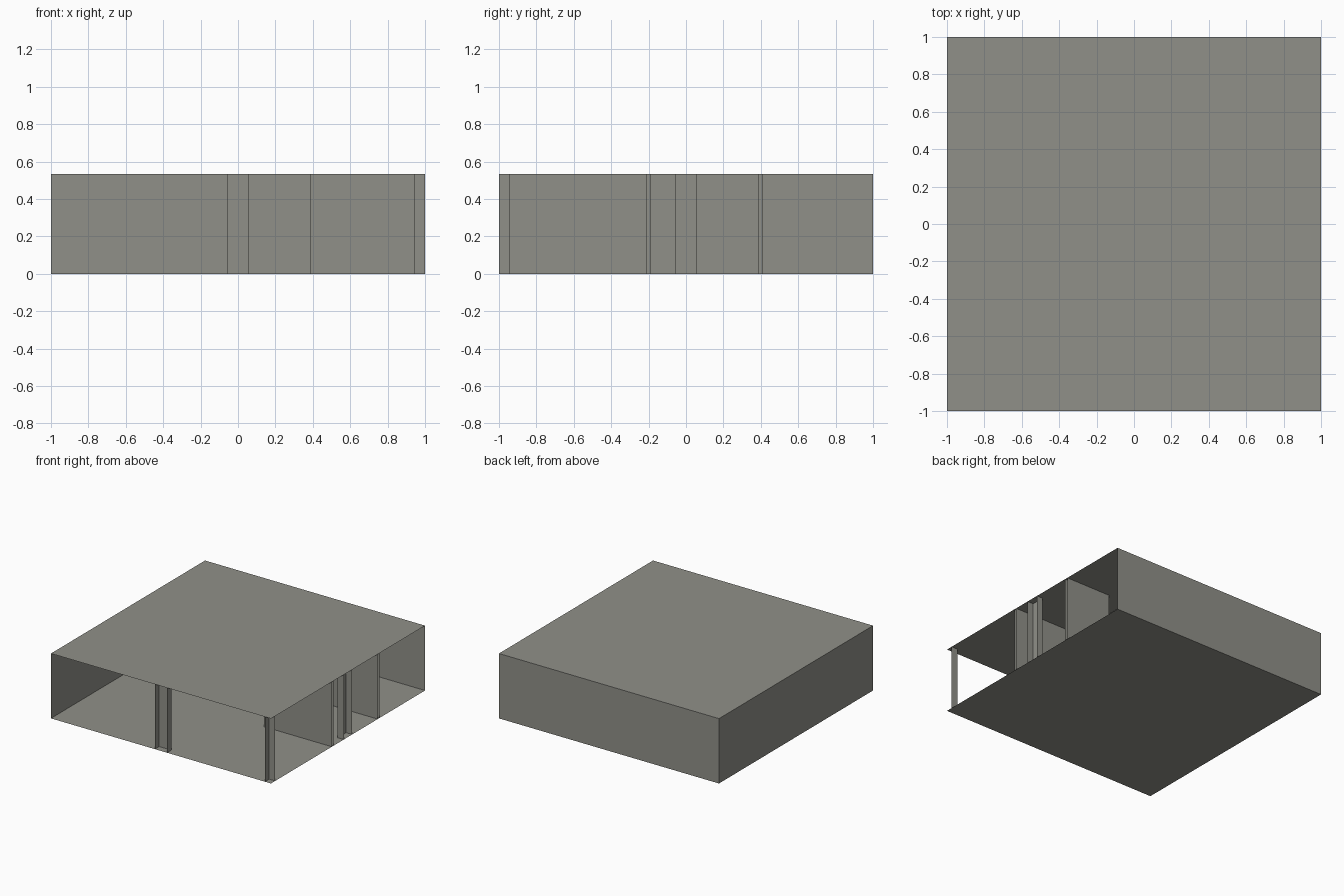
import bpy
import bmesh

cube = bpy.data.objects.get("Cube")
if cube:
    bpy.data.objects.remove(cube, do_unlink=True)

HEIGHT = 0.533
PILLAR = 0.055      # half width of a full pillar
EDGE = 1 - PILLAR   # pillar face set in from the open sides

concrete = bpy.data.materials.new("concrete grey")
concrete.use_nodes = True
colour = (0.28, 0.28, 0.25, 1)
concrete.diffuse_color = colour
concrete.node_tree.nodes["Principled BSDF"].inputs["Base Color"].default_value = colour


def finish(name, bm):
    mesh = bpy.data.meshes.new(name)
    bm.to_mesh(mesh)
    bm.free()
    mesh.materials.append(concrete)
    obj = bpy.data.objects.new(name, mesh)
    bpy.context.collection.objects.link(obj)


def upright(name, path):
    """Full-height sheet along a floor path, facing the right of the path."""
    bm = bmesh.new()
    low = [bm.verts.new((x, y, 0)) for x, y in path]
    high = [bm.verts.new((x, y, HEIGHT)) for x, y in path]
    for i in range(len(path) - 1):
        bm.faces.new((low[i], low[i + 1], high[i + 1], high[i]))
    finish(name, bm)


def slab(name, z, up):
    corners = [(-1, -1), (1, -1), (1, 1), (-1, 1)]
    bm = bmesh.new()
    verts = [bm.verts.new((x, y, z)) for x, y in corners]
    bm.faces.new(verts if up else verts[::-1])
    finish(name, bm)


# Storey shell: closed at the back and one side, open at the other two
slab("floor", 0, False)
slab("ceiling", HEIGHT, True)
upright("outer_walls", [(1, 1), (-1, 1), (-1, -1)])

# Pillars cut through by the open sides
upright("front_pillar", [(PILLAR, -1), (PILLAR, -EDGE), (-PILLAR, -EDGE), (-PILLAR, -1)])
upright("side_pillar", [(1, PILLAR), (EDGE, PILLAR), (EDGE, -PILLAR), (1, -PILLAR)])
upright("corner_pillar", [(1, -EDGE), (EDGE, -EDGE), (EDGE, -1)])

# Stair room partitions with a doorway in the rear one
upright("room_wall", [(1, -0.19), (0.41, -0.19), (0.41, 0.41),
                      (0.385, 0.41), (0.385, -0.21), (1, -0.21)])
upright("room_rear_wall", [(1, 0.41), (0.59, 0.41), (0.59, 0.385), (1, 0.385)])
